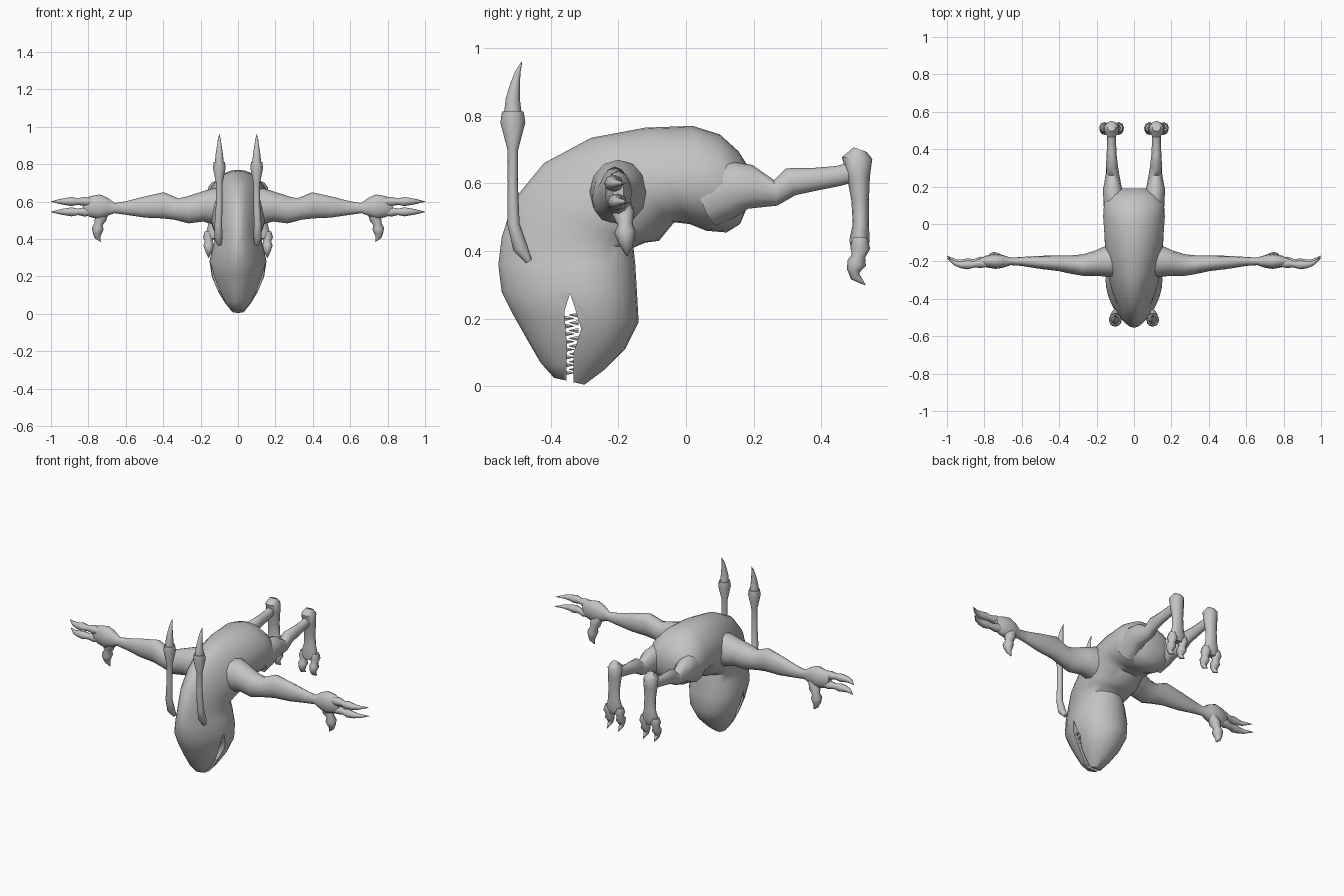
import bpy, bmesh
from math import sin, cos, pi
from mathutils import Vector

cube = bpy.data.objects.get("Cube")
if cube:
    bpy.data.objects.remove(cube, do_unlink=True)

grey = bpy.data.materials.new("plain grey skin")
grey.use_nodes = True
colour = (.55, .55, .55, 1)
grey.diffuse_color = colour
grey.node_tree.nodes["Principled BSDF"].inputs["Base Color"].default_value = colour


def finish(obj, angle=50):
    bpy.ops.object.select_all(action='DESELECT')
    obj.select_set(True)
    bpy.context.view_layer.objects.active = obj
    bpy.ops.object.shade_smooth_by_angle(angle=angle * pi / 180)


def skin(name, rings, mirrored=False, smooth=True):
    """Join a series of rings into a closed, capped surface."""
    bm = bmesh.new()
    loops = [[bm.verts.new(p) for p in ring] for ring in rings]
    count = len(loops[0])
    for low, high in zip(loops, loops[1:]):
        for i in range(count):
            j = (i + 1) % count
            bm.faces.new((low[i], low[j], high[j], high[i]))
    bm.faces.new(loops[0])
    bm.faces.new(loops[-1])
    bmesh.ops.recalc_face_normals(bm, faces=bm.faces)
    mesh = bpy.data.meshes.new(name)
    bm.to_mesh(mesh)
    bm.free()
    mesh.materials.append(grey)
    obj = bpy.data.objects.new(name, mesh)
    bpy.context.collection.objects.link(obj)
    if mirrored:
        obj.modifiers.new("mirror", 'MIRROR').use_mirror_merge = False
    if smooth:
        finish(obj)
    return obj


def limb(name, stations, side, sides=12, mirrored=True):
    """Tube through (x, y, z, radius along side, radius across)."""
    centres = [Vector(s[:3]) for s in stations]
    rings = []
    for i, (centre, station) in enumerate(zip(centres, stations)):
        before = centres[max(i - 1, 0)]
        after = centres[min(i + 1, len(centres) - 1)]
        along = (after - before).normalized()
        across = along.cross(Vector(side)).normalized()
        flat = across.cross(along)
        turns = [2 * pi * k / sides for k in range(sides)]
        rings.append([centre + flat * station[3] * cos(t) + across * station[4] * sin(t)
                      for t in turns])
    return skin(name, rings, mirrored)


def digit(name, path, size, side):
    """Knuckled finger or toe ending in a hooked claw."""
    thickness = (.8, 1.1, .75, 1.05, .8, .55, .05)
    limb(name, [(*p, size * t, size * t) for p, t in zip(path, thickness)], side, 8)


# Head and torso: back edge (y, z), belly edge (y, z), half width, narrowing to the back
sections = [
    (-.39, .025, -.30, .005, .035, .1),
    (-.43, .07, -.24, .05, .07, .1),
    (-.465, .13, -.18, .11, .105, .15),
    (-.51, .21, -.14, .19, .137, .2),
    (-.545, .28, -.145, .28, .148, .25),
    (-.555, .36, -.15, .36, .13, .3),
    (-.545, .44, -.155, .41, .115, .3),
    (-.51, .55, -.12, .425, .13, .35),
    (-.42, .66, -.08, .43, .14, .35),
    (-.28, .735, -.035, .485, .15, .25),
    (-.12, .765, .01, .48, .158, .15),
    (.02, .77, .06, .46, .165, .1),
    (.1, .745, .12, .455, .16, 0),
    (.155, .695, .16, .48, .135, 0),
    (.19, .64, .185, .54, .07, 0),
]
rings = []
for by, bz, fy, fz, width, egg in sections:
    back, belly = Vector((0, by, bz)), Vector((0, fy, fz))
    ring = []
    for k in range(28):
        t = 2 * pi * k / 28
        p = back.lerp(belly, (1 - cos(t)) / 2)
        p.x = width * sin(t) * (1 - egg * cos(t))
        ring.append(p)
    rings.append(ring)
body = skin("head_and_torso", rings)

# Open mouth slit cut through the snout
slit = [(-.343, .275), (-.36, .22), (-.352, .12), (-.355, -.05),
        (-.332, -.05), (-.332, .1), (-.31, .17), (-.328, .23)]
cutter = skin("mouth_cutter", [[(x, y, z) for y, z in slit] for x in (-.3, .3)], smooth=False)
cutter.hide_render = True
cut = body.modifiers.new("mouth", 'BOOLEAN')
cut.object = cutter
cut.solver = 'EXACT'
bpy.context.view_layer.objects.active = body
bpy.ops.object.modifier_apply(modifier=cut.name)
bpy.data.objects.remove(cutter, do_unlink=True)
finish(body)

# Teeth along both jaws
for i in range(8):
    z = .04 + i * .023
    x = .03 + i * .0115
    limb("upper_tooth", [(x, -.36, z, .009, .009), (x, -.331, z, .001, .001)], (1, 0, 0), 6)
    limb("lower_tooth", [(x, -.318, z + .01, .009, .009), (x, -.346, z + .01, .001, .001)],
         (1, 0, 0), 6)

# Head stalks with swollen tops, and the curved horns they carry
limb("head_stalk", [
    (.1, -.465, .37, .012, .01), (.105, -.49, .41, .022, .022), (.105, -.51, .48, .02, .018),
    (.1, -.512, .6, .017, .015), (.1, -.512, .7, .018, .016), (.1, -.512, .78, .034, .037),
    (.1, -.512, .812, .03, .032)], (1, 0, 0))
limb("horn", [
    (.1, -.512, .808, .024, .026), (.1, -.512, .85, .02, .021), (.1, -.506, .89, .014, .015),
    (.1, -.497, .93, .008, .008), (.1, -.485, .96, .001, .001)], (1, 0, 0))

# Arms
limb("arm", [
    (.06, -.2, .57, .08, .1), (.14, -.2, .575, .085, .095), (.2, -.21, .57, .068, .078),
    (.27, -.22, .555, .058, .072), (.33, -.217, .56, .05, .058), (.4, -.21, .58, .042, .07),
    (.5, -.205, .57, .035, .056), (.6, -.2, .565, .024, .036), (.66, -.2, .565, .02, .027),
    (.7, -.2, .57, .034, .05), (.74, -.2, .572, .04, .066), (.79, -.2, .573, .032, .056),
    (.825, -.2, .573, .016, .04)], (0, 1, 0))

# Two long fingers and a drooping thumb on each hand
for label, y, z in (("upper", -.21, .6), ("lower", -.2, .545)):
    reach = (.78, .82, .855, .89, .925, .955, 1)
    bend = (0, 0, -.005, -.008, -.008, 0, .03)
    digit(label + "_finger", [(x, y + b, z) for x, b in zip(reach, bend)], .023, (0, 1, 0))
digit("thumb", [(.715, -.19, .55), (.735, -.185, .51), (.745, -.18, .48), (.75, -.18, .455),
                (.752, -.178, .43), (.75, -.175, .41), (.735, -.175, .385)], .03, (0, 1, 0))

# Hips, thighs and shins
limb("leg", [
    (.09, .06, .56, .07, .09), (.11, .13, .585, .055, .085), (.115, .19, .59, .05, .065),
    (.115, .265, .572, .036, .038), (.118, .31, .605, .032, .042), (.12, .38, .612, .026, .034),
    (.12, .45, .622, .024, .03), (.12, .5, .635, .022, .03)], (1, 0, 0))

# Feet hang down from raised heels
limb("foot", [
    (.12, .515, .7, .022, .02), (.12, .506, .675, .04, .045), (.12, .51, .62, .04, .034),
    (.12, .515, .55, .034, .026), (.12, .517, .48, .038, .024), (.12, .513, .43, .052, .03),
    (.12, .51, .4, .045, .022)], (1, 0, 0))
for label, x in (("inner", .083), ("outer", .157)):
    depth = (.44, .41, .385, .365, .345, .325, .3)
    curl = (.515, .515, .51, .505, .497, .5, .53)
    digit(label + "_toe", [(x, y, z) for y, z in zip(curl, depth)], .027, (1, 0, 0))
